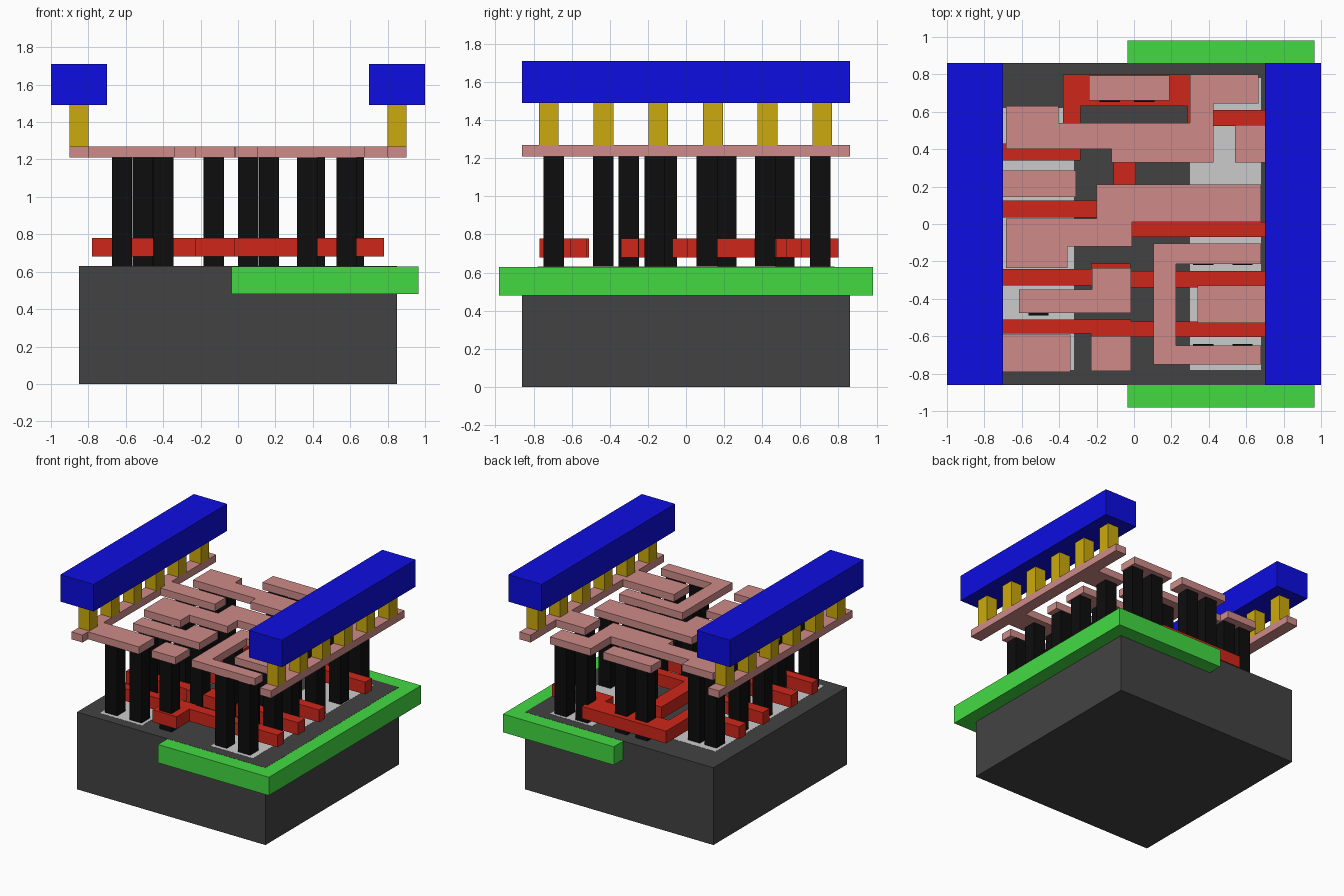
import bpy, bmesh


def material(name, rgb):
    m = bpy.data.materials.new(name)
    m.diffuse_color = (*rgb, 1)
    return m


SILICON = material("dark_silicon", (0.055, 0.055, 0.055))
WELL = material("green_well", (0.055, 0.70, 0.055))
POLY = material("red_gate", (0.62, 0.02, 0.01))
PLUG = material("black_plug", (0.004, 0.004, 0.004))
METAL = material("pink_metal", (0.62, 0.26, 0.25))
VIA = material("yellow_via", (0.60, 0.40, 0.004))
RAIL = material("blue_rail", (0.004, 0.004, 0.75))


def prism(name, outline, z0, z1, mat=None):
    """Extrude a flat counter-clockwise outline between two heights."""
    bm = bmesh.new()
    face = bm.faces.new([bm.verts.new((x, y, z0)) for x, y in outline])
    top = bmesh.ops.extrude_face_region(bm, geom=[face])["geom"]
    for v in top:
        if isinstance(v, bmesh.types.BMVert):
            v.co.z = z1
    bmesh.ops.recalc_face_normals(bm, faces=bm.faces)
    me = bpy.data.meshes.new(name)
    bm.to_mesh(me)
    bm.free()
    ob = bpy.data.objects.new(name, me)
    bpy.context.collection.objects.link(ob)
    if mat:
        me.materials.append(mat)
    return ob


def box(name, x0, x1, y0, y1, z0, z1, mat=None):
    return prism(name, [(x0, y0), (x1, y0), (x1, y1), (x0, y1)], z0, z1, mat)


# Base block, well and flush diffusion strips
box("substrate", -0.85, 0.85, -0.86, 0.86, 0, 0.63, SILICON)
box("well", -0.035, 0.965, -0.98, 0.98, 0.48, 0.629, WELL)
box("diffusion_left", -0.70, -0.32, -0.78, 0.62, 0.6, 0.631)
box("diffusion_right", 0.30, 0.68, -0.78, 0.78, 0.6, 0.631)

# Gate tracks, one outline each
gates = [
    [(-0.78, 0.34), (-0.285, 0.34), (-0.285, 0.63), (0.285, 0.63), (0.285, 0.525),
     (0.78, 0.525), (0.78, 0.61), (0.38, 0.61), (0.38, 0.80), (-0.38, 0.80),
     (-0.38, 0.43), (-0.78, 0.43)],
    [(-0.78, 0.035), (-0.11, 0.035), (-0.11, -0.07), (0.78, -0.07), (0.78, 0.01),
     (0.01, 0.01), (0.01, 0.36), (0.12, 0.36), (0.12, 0.475), (-0.11, 0.475),
     (-0.11, 0.125), (-0.78, 0.125)],
    [(-0.78, -0.33), (-0.23, -0.33), (-0.23, -0.34), (-0.02, -0.34), (-0.02, -0.21),
     (-0.23, -0.21), (-0.23, -0.24), (-0.78, -0.24)],
    [(-0.02, -0.34), (0.78, -0.34), (0.78, -0.25), (-0.02, -0.25)],
    [(-0.78, -0.585), (-0.23, -0.585), (-0.23, -0.77), (-0.015, -0.77),
     (-0.015, -0.605), (0.78, -0.605), (0.78, -0.52), (-0.015, -0.52),
     (-0.015, -0.51), (-0.78, -0.51)],
]
for i, o in enumerate(gates):
    prism(f"gate_track_{i + 1}", o, 0.68, 0.78, POLY)

# Vertical plugs: row y -> column x positions
plugs = {
    -0.695: (-0.62, -0.40, -0.13, 0.37, 0.58),
    -0.435: (-0.51, 0.41, 0.62),
    -0.30: (-0.13, 0.165),
    -0.165: (0.37, 0.58),
    -0.10: (-0.62, -0.42),
    0.11: (0.41, 0.62),
    0.21: (-0.62, -0.40),
    0.415: (0.055, 0.62),
    0.515: (-0.62, -0.47),
    0.705: (-0.13, 0.055, 0.41, 0.60),
}
w = 0.054
for y, xs in plugs.items():
    for x in xs:
        box("contact_plug", x - w, x + w, y - w, y + w, 0.63, 1.21, PLUG)

# Lower metal wiring
wires = [
    [(-0.24, 0.66), (0.19, 0.66), (0.19, 0.795), (-0.24, 0.795)],
    [(-0.685, 0.40), (-0.12, 0.40), (-0.12, 0.33), (0.425, 0.33), (0.425, 0.645),
     (0.665, 0.645), (0.665, 0.80), (0.30, 0.80), (0.30, 0.54), (-0.405, 0.54),
     (-0.405, 0.63), (-0.685, 0.63)],
    [(-0.685, -0.235), (-0.355, -0.235), (-0.355, -0.12), (-0.01, -0.12), (-0.01, 0.01),
     (0.68, 0.01), (0.68, 0.21), (-0.20, 0.21), (-0.20, 0.03), (-0.685, 0.03)],
    [(-0.615, -0.475), (-0.015, -0.475), (-0.015, -0.235), (-0.225, -0.235),
     (-0.225, -0.35), (-0.615, -0.35)],
    [(-0.23, -0.785), (-0.015, -0.785), (-0.015, -0.60), (-0.23, -0.60)],
    [(0.105, -0.75), (0.68, -0.75), (0.68, -0.65), (0.225, -0.65), (0.225, -0.215),
     (0.68, -0.215), (0.68, -0.105), (0.105, -0.105)],
]
for i, o in enumerate(wires):
    prism(f"metal_wire_{i + 1}", o, 1.21, 1.27, METAL)

# Supply lines with side tabs
prism("supply_line_left",
      [(-0.90, -0.86), (-0.80, -0.86), (-0.80, -0.79), (-0.34, -0.79), (-0.34, -0.59),
       (-0.80, -0.59), (-0.80, 0.145), (-0.31, 0.145), (-0.31, 0.285), (-0.80, 0.285),
       (-0.80, 0.86), (-0.90, 0.86)], 1.21, 1.27, METAL)
prism("supply_line_right",
      [(0.90, -0.86), (0.90, 0.86), (0.80, 0.86), (0.80, 0.53), (0.54, 0.53), (0.54, 0.33),
       (0.80, 0.33), (0.80, -0.33), (0.34, -0.33), (0.34, -0.53), (0.80, -0.53),
       (0.80, -0.86)], 1.21, 1.27, METAL)

# Vias and top rails, mirrored left and right
for side, x in (("left", -0.85), ("right", 0.85)):
    for i in range(6):
        y = -0.72 + i * 0.287
        box(f"via_{side}", x - 0.05, x + 0.05, y - 0.052, y + 0.052, 1.27, 1.49, VIA)
    box(f"top_rail_{side}", x - 0.15, x + 0.15, -0.86, 0.86, 1.49, 1.71, RAIL)
